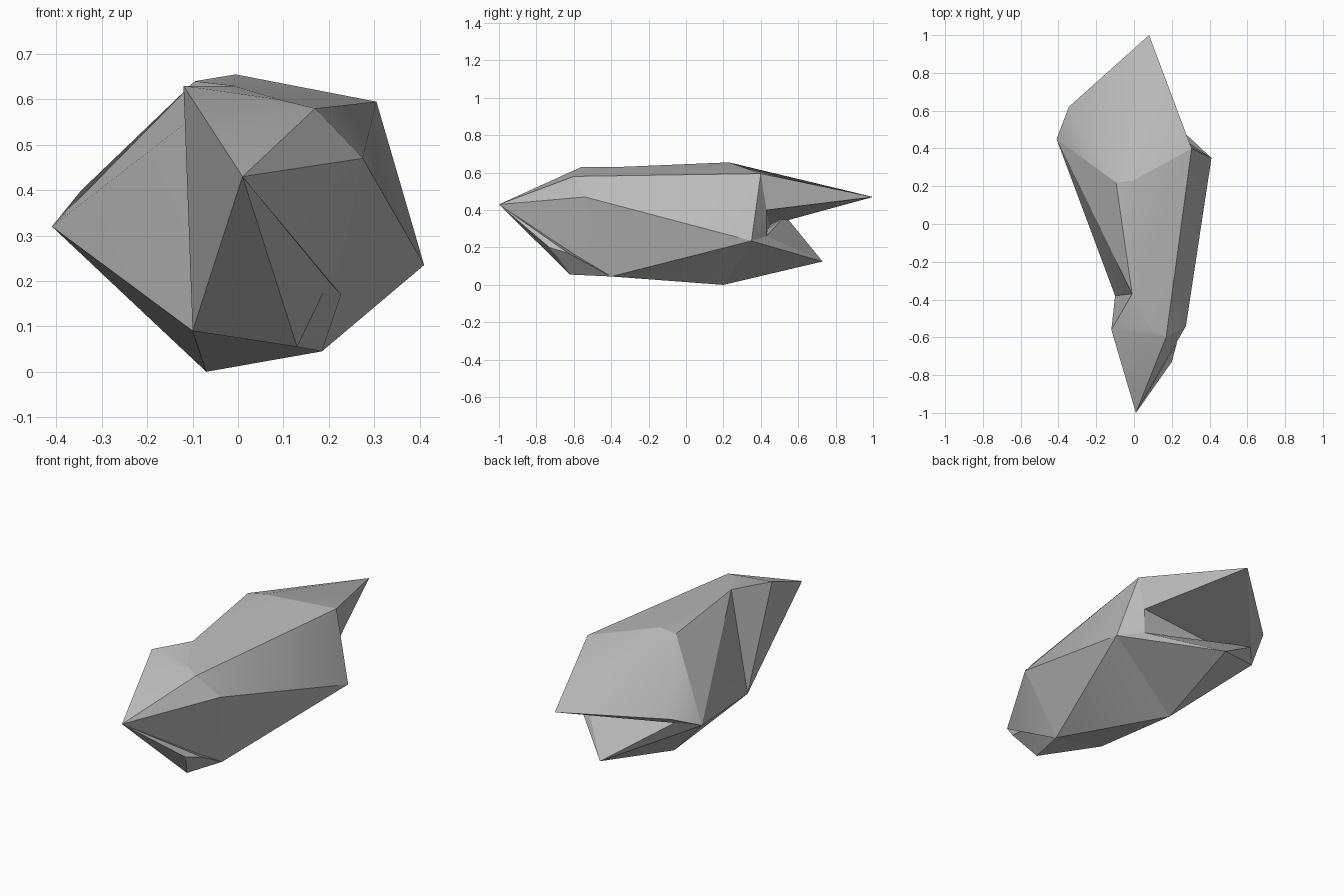
import bpy
import bmesh
import math

default_cube = bpy.data.objects.get("Cube")
if default_cube:
    bpy.data.objects.remove(default_cube, do_unlink=True)

# Plain stone material
stone = bpy.data.materials.new("grey_stone")
stone.use_nodes = True
grey = (0.5, 0.5, 0.5, 1.0)
stone.diffuse_color = grey
stone.node_tree.nodes["Principled BSDF"].inputs["Base Color"].default_value = grey

# Named corners of the rock, shared by neighbouring chunks
corner = dict(
    tip=(0.01, -1, 0.43),
    brow_right=(-0.12, -0.56, 0.63),
    brow_mid=(0.09, -0.56, 0.6),
    brow_left=(0.17, -0.6, 0.58),
    cheek=(0.275, -0.54, 0.47),
    keel_front=(0.185, -0.4, 0.045),
    keel_right=(-0.1, -0.38, 0.09),
    chin=(0.13, -0.62, 0.055),
    ledge_front=(0.2, -0.73, 0.2),
    ledge_back=(0.227, -0.63, 0.17),
    neck=(-0.01, -0.37, 0.63),
    ridge=(-0.06, 0.07, 0.635),
    crown_right=(-0.095, 0.22, 0.64),
    crown=(-0.005, 0.23, 0.655),
    shoulder=(0.305, 0.4, 0.595),
    hip=(0.41, 0.35, 0.235),
    notch_top=(0.29, 0.43, 0.4),
    notch_low=(0.29, 0.43, 0.26),
    base=(-0.07, 0.2, 0),
    flank=(-0.41, 0.45, 0.32),
    seam=(-0.35, 0.53, 0.37),
    overhang_side=(-0.345, 0.62, 0.4),
    slope=(-0.1, 0.55, 0.525),
    overhang_tip=(0.08, 1, 0.47),
    tail=(0, 0.73, 0.125),
)


def chunk(name, keys):
    """Faceted convex piece of rock spanning the named corners."""
    bm = bmesh.new()
    for key in keys.split():
        bm.verts.new(corner[key])
    hull = bmesh.ops.convex_hull(bm, input=bm.verts)
    unused = {g for g in hull["geom_interior"] + hull["geom_unused"]
              if isinstance(g, bmesh.types.BMVert)}
    bmesh.ops.delete(bm, geom=list(unused), context="VERTS")
    bmesh.ops.recalc_face_normals(bm, faces=bm.faces)
    mesh = bpy.data.meshes.new(name)
    bm.to_mesh(mesh)
    bm.free()
    mesh.materials.append(stone)
    obj = bpy.data.objects.new(name, mesh)
    bpy.context.collection.objects.link(obj)
    return obj


chunks = [
    # Pointed front end
    chunk("rock_nose", "tip brow_right brow_mid brow_left cheek keel_front "
                       "keel_right chin neck"),
    # Thin ledge under the front end
    chunk("rock_ledge", "tip keel_front chin ledge_front ledge_back"),
    # Long central mass
    chunk("rock_body", "brow_mid brow_left cheek neck ridge crown_right crown "
                       "shoulder hip notch_top notch_low flank base "
                       "keel_right keel_front"),
    # Upper overhang and lower spur either side of the rear notch
    chunk("rock_overhang", "crown_right crown shoulder slope overhang_tip "
                           "overhang_side seam notch_top flank"),
    chunk("rock_spur", "base hip tail notch_low flank seam"),
]

# Soft shading over shallow edges, crisp steep edges
bpy.ops.object.select_all(action="DESELECT")
for obj in chunks:
    obj.select_set(True)
bpy.context.view_layer.objects.active = chunks[0]
bpy.ops.object.shade_smooth_by_angle(angle=math.radians(30))
